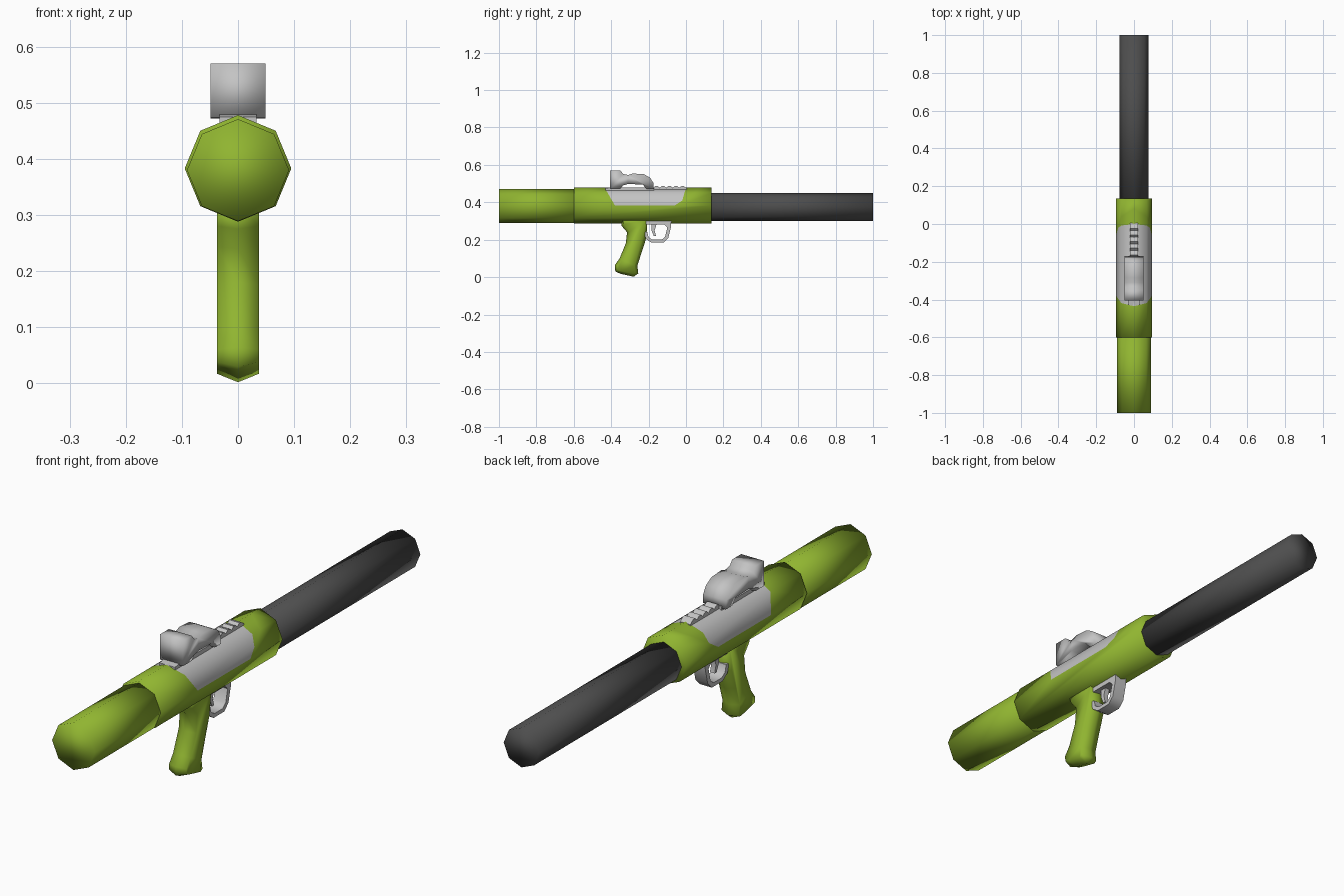
import bpy, bmesh, math
from mathutils import Vector

cube = bpy.data.objects.get("Cube")
if cube:
    bpy.data.objects.remove(cube)


def material(name, colour):
    m = bpy.data.materials.new(name)
    m.use_nodes = True
    m.diffuse_color = (*colour, 1)
    m.node_tree.nodes["Principled BSDF"].inputs["Base Color"].default_value = (*colour, 1)
    return m


GREEN = material("olive green", (0.28, 0.46, 0.03))
GREY = material("light grey", (0.55, 0.55, 0.55))
DARK = material("dark grey", (0.075, 0.075, 0.075))


def finish(bm, name, mats, angle=None):
    bmesh.ops.recalc_face_normals(bm, faces=bm.faces)
    mesh = bpy.data.meshes.new(name)
    bm.to_mesh(mesh)
    bm.free()
    for m in mats:
        mesh.materials.append(m)
    ob = bpy.data.objects.new(name, mesh)
    bpy.context.collection.objects.link(ob)
    bpy.ops.object.select_all(action='DESELECT')
    ob.select_set(True)
    bpy.context.view_layer.objects.active = ob
    if angle is None:
        bpy.ops.object.shade_smooth()
    else:
        bpy.ops.object.shade_smooth_by_angle(angle=math.radians(angle))
    return ob


def loft(rings):
    """Closed skin through equal rings of points, capped at both ends."""
    bm = bmesh.new()
    rows = [[bm.verts.new(p) for p in ring] for ring in rings]
    n = len(rows[0])
    for a, b in zip(rows, rows[1:]):
        for i in range(n):
            j = (i + 1) % n
            bm.faces.new((a[i], a[j], b[j], b[i]))
    bm.faces.new(rows[0])
    bm.faces.new(rows[-1])
    return bm


def octagon(y, r, z):
    return [(r * math.sin(k * math.pi / 4), y, z + r * math.cos(k * math.pi / 4))
            for k in range(8)]


def slab(profile, layers):
    """Side profile of (y, z) points carried across x; each layer is (x, inset)."""
    n = len(profile)
    pts = [Vector(p) for p in profile]
    area = sum(pts[i - 1].x * pts[i].y - pts[i].x * pts[i - 1].y for i in range(n))
    side = 1 if area > 0 else -1
    rings = []
    for x, inset in layers:
        ring = []
        for i, p in enumerate(pts):
            t = (pts[(i + 1) % n] - pts[i - 1]).normalized()
            q = p + Vector((-t.y, t.x)) * side * inset
            ring.append((x, q.x, q.y))
        rings.append(ring)
    return loft(rings)


# Tubes: slim front tube, main body and dark rear barrel
finish(loft([octagon(-1, 0.091, 0.38), octagon(-0.58, 0.091, 0.38)]), "front_tube", [GREEN])
finish(loft([octagon(0.1, 0.076, 0.375), octagon(1, 0.076, 0.375)]), "rear_barrel", [DARK])

# Main body with a grey panel cut into its upper faces
body = loft([octagon(-0.6, 0.095, 0.383), octagon(0.135, 0.095, 0.383)])
edges = [((-0.435, 0.478), (-0.38, 0.383)),
         ((0.0, 0.478), (-0.02, 0.41)),
         ((-0.02, 0.41), (-0.06, 0.383))]
planes = []
for k, (a, b) in enumerate(edges):
    d = Vector((0, b[0] - a[0], b[1] - a[1]))
    normal = Vector((0, -d.z, d.y))
    if (normal.y > 0) != (k == 0):
        normal.negate()
    point = Vector((0, *a))
    planes.append((point, normal))
    upper = [f for f in body.faces
             if f.calc_center_median().z > 0.385 and abs(f.normal.y) < 0.9]
    geom = set(upper)
    for f in upper:
        geom.update(f.edges)
        geom.update(f.verts)
    bmesh.ops.bisect_plane(body, geom=list(geom), plane_co=point, plane_no=normal)
    body.normal_update()
for f in body.faces:
    c = f.calc_center_median()
    if c.z > 0.385 and all((c - p).dot(n) > 0 for p, n in planes):
        f.material_index = 1
finish(body, "main_body", [GREEN, GREY])

# Pistol grip with a ridge down its middle
grip = [(-0.345, 0.32), (-0.345, 0.275), (-0.315, 0.24), (-0.322, 0.18), (-0.355, 0.1),
        (-0.38, 0.065), (-0.378, 0.03), (-0.35, 0.018), (-0.28, 0.002), (-0.255, 0.02),
        (-0.26, 0.06), (-0.238, 0.13), (-0.212, 0.21), (-0.205, 0.32)]
finish(slab(grip, [(-0.037, 0.015), (0, 0), (0.037, 0.015)]), "pistol_grip", [GREEN])

# Trigger guard loop and trigger
guard = [(-0.225, 0.24), (-0.215, 0.205), (-0.185, 0.185), (-0.12, 0.185), (-0.095, 0.21),
         (-0.08, 0.27), (-0.078, 0.31), (-0.215, 0.31), (-0.215, 0.28), (-0.115, 0.28),
         (-0.1, 0.265), (-0.112, 0.215), (-0.13, 0.2), (-0.18, 0.2), (-0.2, 0.213), (-0.207, 0.24)]
finish(slab(guard, [(-0.026, 0), (0.026, 0)]), "trigger_guard", [GREY], 50)
trigger = [(-0.185, 0.29), (-0.155, 0.29), (-0.168, 0.25), (-0.16, 0.22), (-0.172, 0.22), (-0.185, 0.25)]
finish(slab(trigger, [(-0.01, 0), (0.01, 0)]), "trigger", [GREY], 50)

# Sight: eyepiece block, waist, rounded housing and curved foot
sight = [(-0.405, 0.57), (-0.35, 0.57), (-0.337, 0.552), (-0.31, 0.546), (-0.285, 0.554),
         (-0.225, 0.55), (-0.192, 0.532), (-0.175, 0.505), (-0.172, 0.472), (-0.21, 0.472),
         (-0.232, 0.495), (-0.31, 0.498), (-0.337, 0.49), (-0.35, 0.474), (-0.405, 0.474)]
finish(slab(sight, [(-0.049, 0), (0.049, 0)]), "sight", [GREY])
mount = [(-0.43, 0.462), (-0.43, 0.475), (-0.4, 0.48), (-0.17, 0.48), (-0.17, 0.46)]
finish(slab(mount, [(-0.033, 0), (0.033, 0)]), "sight_mount", [GREY], 40)

# Ribbed rail behind the sight
rail = [(-0.18, 0.46)]
for k in range(5):
    y = -0.175 + 0.035 * k
    rail += [(y, 0.477), (y + 0.012, 0.488), (y + 0.024, 0.486)]
rail += [(0.005, 0.474), (0.005, 0.46)]
finish(slab(rail, [(-0.022, 0), (0.022, 0)]), "ribbed_rail", [GREY], 50)
